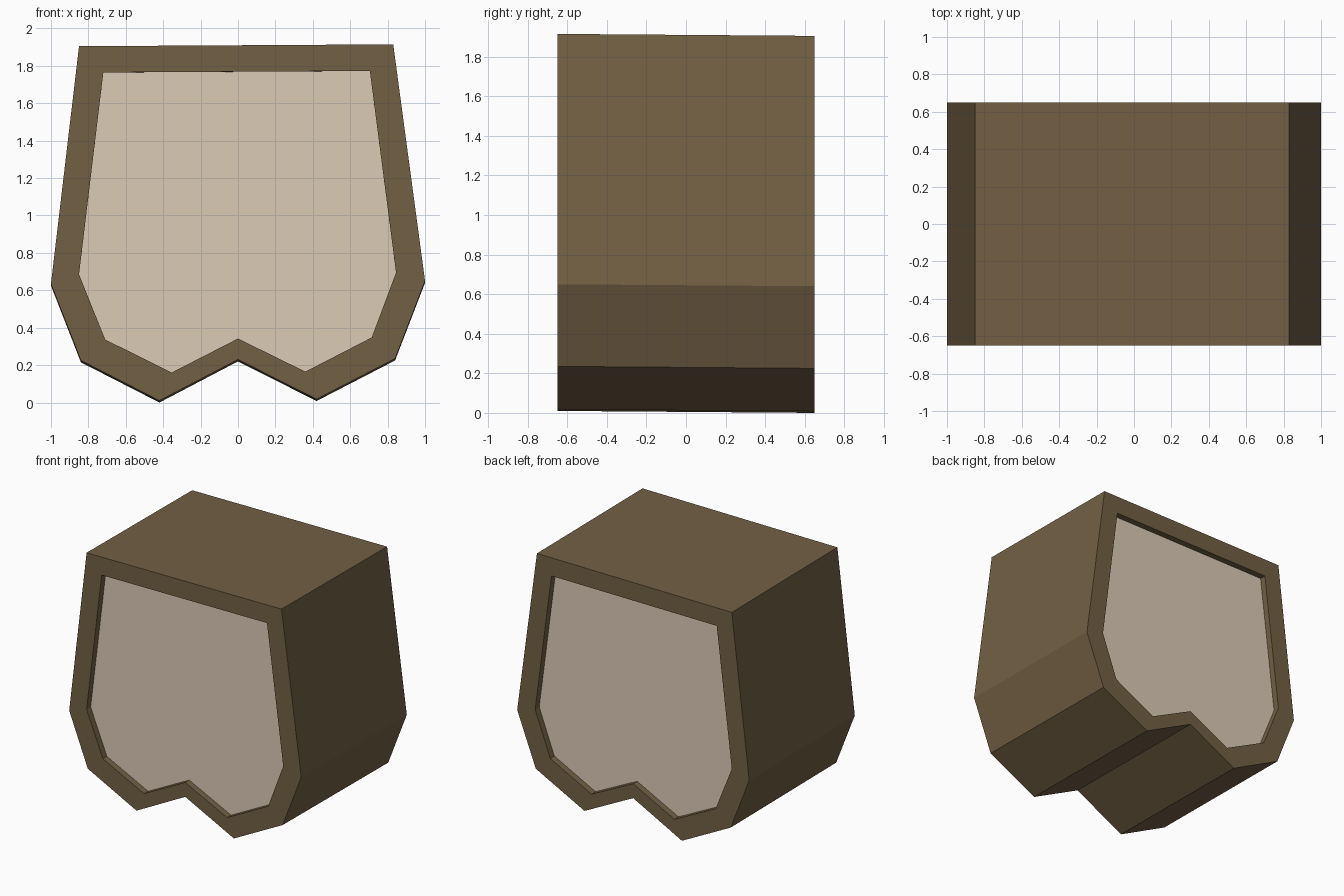
import bpy, bmesh

if "Cube" in bpy.data.objects:
    bpy.data.objects.remove(bpy.data.objects["Cube"])

HALF_DEPTH = 0.65
RECESS = 0.05

# Profiles in x, z: outer silhouette and inner frame opening (same point order)
OUTER = [(-0.85, 1.90), (0.83, 1.91), (1.0, 0.645), (0.84, 0.23), (0.42, 0.013),
         (0, 0.225), (-0.42, 0.005), (-0.84, 0.22), (-1.0, 0.63)]
INNER = [(-0.72, 1.76), (0.705, 1.768), (0.845, 0.69), (0.715, 0.343), (0.36, 0.16),
         (0, 0.337), (-0.355, 0.155), (-0.71, 0.332), (-0.85, 0.68)]


def material(name, color):
    mat = bpy.data.materials.new(name)
    mat.diffuse_color = (*color, 1)
    mat.use_nodes = True
    mat.node_tree.nodes["Principled BSDF"].inputs["Base Color"].default_value = mat.diffuse_color
    return mat


def ring(bm, profile, y):
    # the body tilts very slightly down toward the back
    return [bm.verts.new((x, y, z - 0.005 * y / HALF_DEPTH)) for x, z in profile]


def bridge(bm, a, b):
    n = len(a)
    for i in range(n):
        j = (i + 1) % n
        bm.faces.new((a[i], a[j], b[j], b[i]))


def finish(bm, name, mat):
    mesh = bpy.data.meshes.new(name)
    bm.to_mesh(mesh)
    bm.free()
    mesh.materials.append(mat)
    obj = bpy.data.objects.new(name, mesh)
    bpy.context.collection.objects.link(obj)
    return obj


brown = material("brown_shell", (0.17, 0.117, 0.058))
cream = material("cream_panel", (0.72, 0.60, 0.47))

# Outer shell with frame rims and recess walls at both ends
bm = bmesh.new()
loops = [ring(bm, INNER, -HALF_DEPTH + RECESS), ring(bm, INNER, -HALF_DEPTH),
         ring(bm, OUTER, -HALF_DEPTH), ring(bm, OUTER, HALF_DEPTH),
         ring(bm, INNER, HALF_DEPTH), ring(bm, INNER, HALF_DEPTH - RECESS)]
for a, b in zip(loops, loops[1:]):
    bridge(bm, a, b)
# orient the strips outward, checked on the top wall
bm.normal_update()
top = next(f for f in bm.faces if all(v.co.z > 1.85 for v in f.verts)
           and abs(f.normal.z) > 0.9)
if top.normal.z < 0:
    bmesh.ops.reverse_faces(bm, faces=bm.faces[:])
finish(bm, "shell", brown)

# Recessed panels, front and back
for name, side in (("front_panel", -1), ("back_panel", 1)):
    bm = bmesh.new()
    face = bm.faces.new(ring(bm, INNER, side * (HALF_DEPTH - RECESS)))
    face.normal_update()
    if face.normal.y * side < 0:
        face.normal_flip()
    finish(bm, name, cream)
